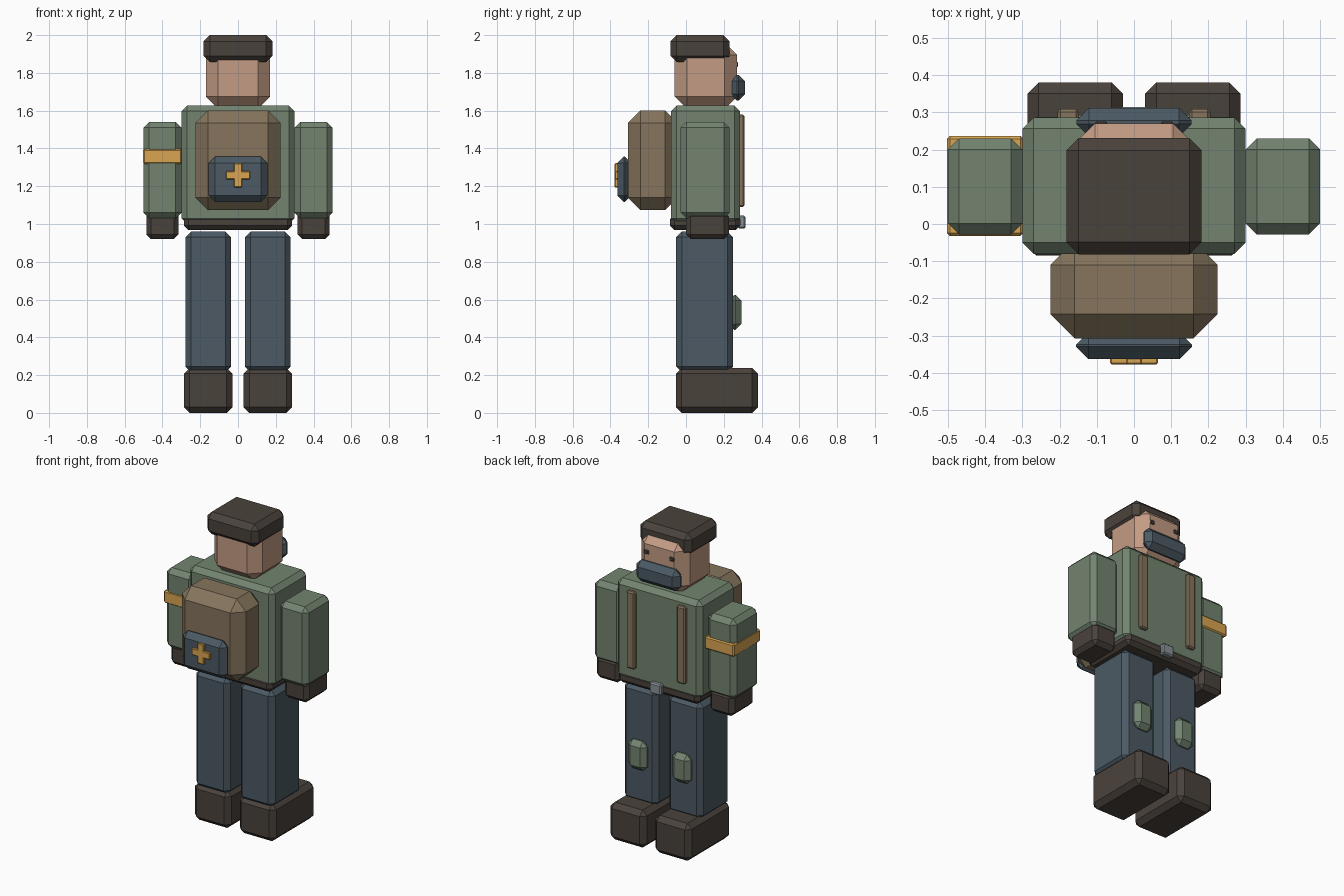
import bpy, bmesh
from mathutils import Matrix, Vector

if "Cube" in bpy.data.objects:
    bpy.data.objects.remove(bpy.data.objects["Cube"])


def material(name, hexcode):
    rgb = [int(hexcode[i:i + 2], 16) / 255 for i in (0, 2, 4)]
    mat = bpy.data.materials.new(name)
    mat.diffuse_color = [((c + 0.055) / 1.055) ** 2.4 for c in rgb] + [1]
    mat.use_nodes = True
    mat.node_tree.nodes["Principled BSDF"].inputs["Base Color"].default_value = mat.diffuse_color
    return mat


DARK = material("dark_leather", "4A423C")
SKIN = material("skin", "C49C84")
GREEN = material("jacket_green", "738470")
BLUE = material("denim_blue", "4C5A64")
TAN = material("canvas_tan", "86755D")
GOLD = material("gold", "D9A551")
STEEL = material("steel", "8A9298")


def block(name, x, y, z, mat, chamfer=0.03, mirror=False):
    """Chamfered box from (min, max) ranges; optionally mirrored across x."""
    ranges = [x, y, z]
    centre = Vector([(a + b) / 2 for a, b in ranges])
    size = [b - a for a, b in ranges]
    bm = bmesh.new()
    bmesh.ops.create_cube(bm, size=1, matrix=Matrix.Diagonal((*size, 1)))
    if chamfer:
        bmesh.ops.bevel(bm, geom=bm.edges[:], offset=chamfer, segments=1,
                        profile=0.5, affect='EDGES')
    mesh = bpy.data.meshes.new(name)
    bm.to_mesh(mesh)
    bm.free()
    mesh.materials.append(mat)
    for side in ((1, -1) if mirror else (1,)):
        label = name if not mirror else ("right_" if side > 0 else "left_") + name
        obj = bpy.data.objects.new(label, mesh)
        obj.location = (centre.x * side, centre.y, centre.z)
        bpy.context.collection.objects.link(obj)


# Legs and boots
block("boot", (0.03, 0.286), (-0.053, 0.38), (0, 0.238), DARK, 0.03, True)
block("leg", (0.036, 0.278), (-0.052, 0.249), (0.215, 0.96), BLUE, 0.03, True)
block("knee_pad", (0.09, 0.22), (0.225, 0.293), (0.44, 0.625), GREEN, 0.03, True)

# Torso and belt
block("torso", (-0.3, 0.3), (-0.08, 0.286), (1.0, 1.627), GREEN, 0.03)
block("belt", (-0.287, 0.287), (-0.085, 0.288), (0.967, 1.05), DARK, 0.025)
block("buckle", (-0.04, 0.04), (0.275, 0.314), (0.975, 1.045), STEEL, 0.008)
block("strap", (0.148, 0.206), (0.27, 0.309), (1.09, 1.58), TAN, 0.008, True)

# Arms
block("arm", (0.3, 0.5), (-0.028, 0.23), (1.03, 1.54), GREEN, 0.03, True)
block("hand", (0.315, 0.485), (0.0, 0.227), (0.92, 1.065), DARK, 0.025, True)
block("armband", (-0.503, -0.297), (-0.032, 0.237), (1.318, 1.398), GOLD, 0.008)

# Head, cap and face
block("head", (-0.17, 0.17), (-0.06, 0.27), (1.61, 1.96), SKIN, 0.065)
block("cap", (-0.182, 0.182), (-0.082, 0.231), (1.857, 2.0), DARK, 0.033)
block("face_mask", (-0.155, 0.155), (0.235, 0.312), (1.653, 1.79), BLUE, 0.034)
block("eye", (0.072, 0.106), (0.25, 0.276), (1.832, 1.858), DARK, 0.005, True)

# Backpack with pocket and cross badge
block("backpack", (-0.225, 0.225), (-0.307, -0.045), (1.075, 1.6), TAN, 0.065)
block("backpack_pocket", (-0.156, 0.156), (-0.363, -0.29), (1.117, 1.357), BLUE, 0.034)
block("badge_upright", (-0.022, 0.022), (-0.378, -0.355), (1.194, 1.322), GOLD, 0.004)
block("badge_crossbar", (-0.064, 0.064), (-0.377, -0.355), (1.236, 1.28), GOLD, 0.004)
